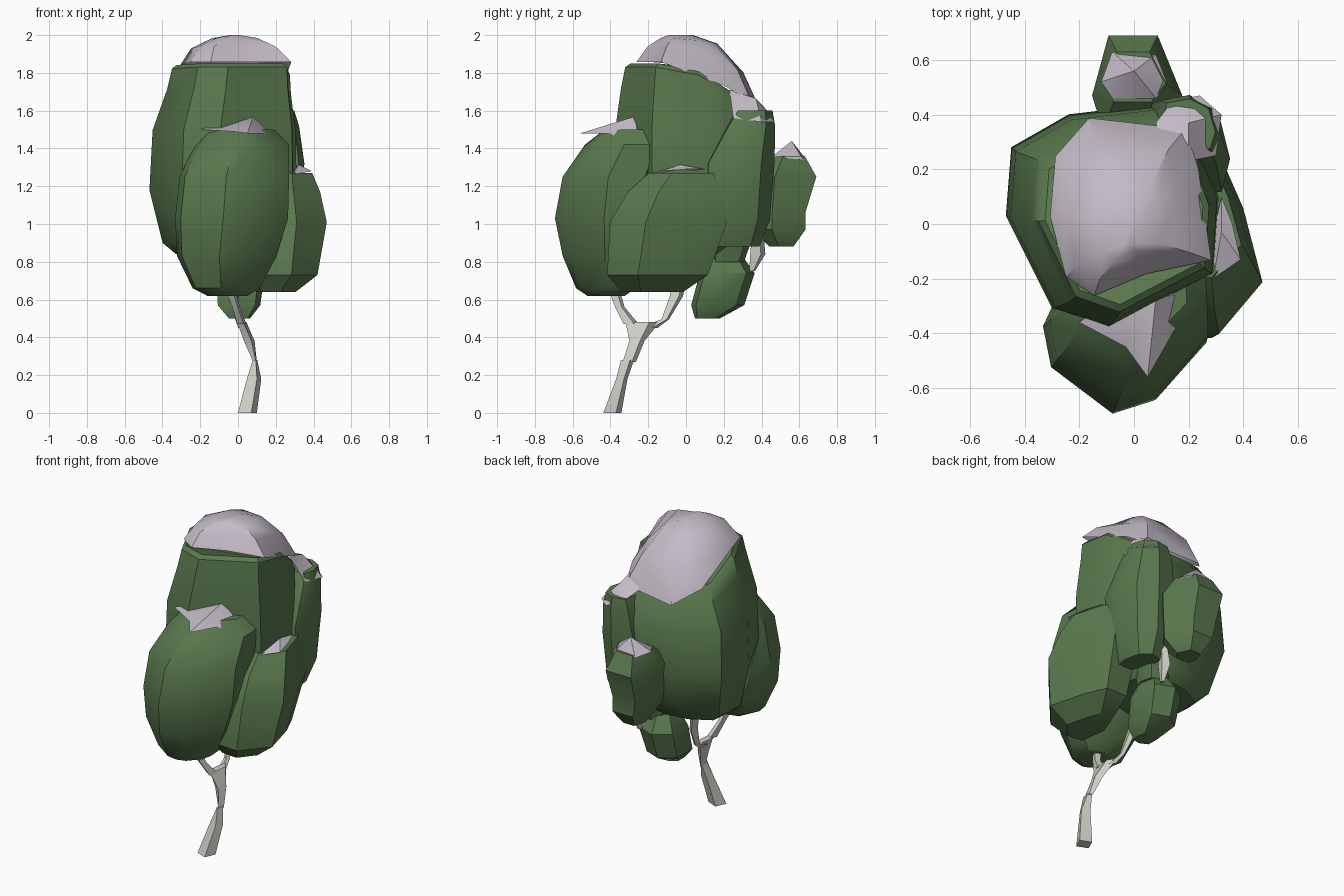
import bpy, bmesh, math
from mathutils import Vector


def material(name, rgb):
    m = bpy.data.materials.new(name)
    m.diffuse_color = (*rgb, 1)
    return m


GREEN = material("leaf_green", (0.10, 0.19, 0.075))
SNOW = material("snow", (0.55, 0.50, 0.57))
BARK = material("pale_bark", (0.62, 0.62, 0.57))


def finish(name, bm, mat, angle=35):
    bmesh.ops.recalc_face_normals(bm, faces=bm.faces)
    me = bpy.data.meshes.new(name)
    bm.to_mesh(me)
    bm.free()
    ob = bpy.data.objects.new(name, me)
    bpy.context.collection.objects.link(ob)
    me.materials.append(mat)
    bpy.context.view_layer.objects.active = ob
    ob.select_set(True)
    bpy.ops.object.shade_smooth_by_angle(angle=math.radians(angle))
    ob.select_set(False)


def skin(bm, loops):
    for a, b in zip(loops, loops[1:]):
        n = len(a)
        for i in range(n):
            j = (i + 1) % n
            bm.faces.new((a[i], a[j], b[j], b[i]))


def loft(name, outline, rings, mat, bottom=True, angle=35):
    """Stack scaled outlines; ring = z, centre x, centre y, scale x, scale y, drop towards the back."""
    mid = sum((Vector(p) for p in outline), Vector((0, 0))) / len(outline)
    bm = bmesh.new()
    loops = []
    for z, cx, cy, sx, sy, drop in rings:
        loop = []
        for p in outline:
            y = cy + (p[1] - mid.y) * sy
            loop.append(bm.verts.new((cx + (p[0] - mid.x) * sx, y, z - drop * max(0, y))))
        loops.append(loop)
    skin(bm, loops)
    bm.faces.new(loops[-1])
    if bottom:
        bm.faces.new(loops[0])
    finish(name, bm, mat, angle)


def cap(name, rim, apex):
    """Small snow patch: a fan from an apex to a ragged rim."""
    bm = bmesh.new()
    top = bm.verts.new(apex)
    ring = [bm.verts.new(p) for p in rim]
    for i in range(len(ring)):
        bm.faces.new((top, ring[i], ring[(i + 1) % len(ring)]))
    finish(name, bm, SNOW)


def branch(name, path):
    """Four-sided limb; path point = x, y, z, half width x, half width y."""
    bm = bmesh.new()
    loops = [[bm.verts.new((x + a * rx, y + b * ry, z)) for a, b in
              ((1, 0.4), (-0.4, 1), (-1, -0.4), (0.4, -1))] for x, y, z, rx, ry in path]
    skin(bm, loops)
    bm.faces.new(loops[0])
    bm.faces.new(loops[-1])
    finish(name, bm, BARK)


# Main crown
crown = [(-0.47, 0.03), (-0.45, 0.28), (-0.24, 0.40), (0.10, 0.44), (0.22, 0.33),
         (0.31, 0.10), (0.29, -0.18), (-0.10, -0.38), (-0.30, -0.31)]
loft("main_crown", crown, [
    (0.84, -0.08, 0.05, 0.62, 0.60, 0), (0.90, -0.08, 0.06, 0.80, 0.78, 0),
    (1.18, -0.07, 0.08, 1.00, 1.00, 0), (1.50, -0.065, 0.07, 0.97, 0.97, 0.1),
    (1.72, -0.04, 0.06, 0.84, 0.88, 0.4), (1.83, -0.03, 0.05, 0.80, 0.81, 0.62),
    (1.85, -0.03, 0.05, 0.74, 0.75, 0.62)], GREEN)

# Snow on the main crown
snow_line = [(-0.37, 0.02), (-0.35, 0.24), (-0.22, 0.38), (0.15, 0.34), (0.20, 0.20),
             (0.25, -0.14), (0.0, -0.19), (-0.20, -0.27), (-0.31, -0.20)]
loft("crown_snow", snow_line, [
    (1.858, -0.045, 0.05, 0.95, 1.0, 0.62), (1.94, -0.05, 0.04, 0.72, 0.78, 0.45),
    (1.985, -0.03, 0.01, 0.38, 0.46, 0.18), (2.0, -0.02, -0.03, 0.08, 0.2, 0)],
    SNOW, bottom=False)

# Front leaf clump
front = [(-0.34, -0.37), (-0.31, -0.52), (-0.08, -0.69), (0.08, -0.64),
         (0.27, -0.43), (0.26, -0.22), (0.0, -0.12), (-0.25, -0.18)]
loft("front_clump", front, [
    (0.62, -0.06, -0.42, 0.35, 0.35, 0), (0.66, -0.07, -0.42, 0.58, 0.55, 0),
    (0.83, -0.07, -0.40, 0.86, 0.86, 0), (1.03, -0.045, -0.40, 0.98, 1.0, 0),
    (1.25, -0.03, -0.38, 0.95, 0.93, 0), (1.42, 0.01, -0.30, 0.82, 0.80, 0),
    (1.50, 0.01, -0.27, 0.58, 0.55, 0)], GREEN)
cap("front_snow", [(-0.20, -0.36, 1.50), (-0.03, -0.45, 1.49), (0.05, -0.56, 1.48),
                   (0.13, -0.42, 1.48), (0.22, -0.25, 1.43), (0.02, -0.20, 1.53),
                   (-0.10, -0.28, 1.52)], (0.08, -0.27, 1.57))

# Right leaf clump
right = [(0.47, -0.21), (0.40, 0.06), (0.33, 0.22), (0.16, 0.22),
         (0.05, -0.05), (0.10, -0.38), (0.31, -0.40)]
loft("right_clump", right, [
    (0.64, 0.20, -0.17, 0.50, 0.52, 0), (0.73, 0.24, -0.14, 0.86, 0.86, 0),
    (1.01, 0.26, -0.08, 1.0, 1.0, 0), (1.17, 0.25, -0.03, 0.88, 0.86, 0),
    (1.27, 0.25, 0.01, 0.68, 0.64, 0)], GREEN)
cap("right_snow", [(0.29, -0.20, 1.26), (0.39, -0.13, 1.28), (0.36, 0.0, 1.29),
                   (0.32, 0.10, 1.29), (0.29, -0.03, 1.28)], (0.32, -0.03, 1.315))

# Back right leaf clump
back_right = [(0.35, 0.24), (0.31, 0.40), (0.20, 0.47), (0.06, 0.44),
              (0.04, 0.20), (0.18, 0.10), (0.32, 0.12)]
loft("back_right_clump", back_right, [
    (0.88, 0.19, 0.26, 0.55, 0.68, 0), (1.02, 0.20, 0.27, 0.90, 0.92, 0),
    (1.32, 0.21, 0.28, 1.0, 1.0, 0), (1.52, 0.21, 0.34, 0.80, 0.70, 0),
    (1.60, 0.21, 0.36, 0.62, 0.52, 0)], GREEN)
cap("back_right_snow", [(0.10, 0.28, 1.70), (0.20, 0.23, 1.71), (0.30, 0.25, 1.56),
                        (0.32, 0.40, 1.54), (0.24, 0.47, 1.54), (0.14, 0.45, 1.58),
                        (0.08, 0.37, 1.64)], (0.20, 0.37, 1.665))

# Rear leaf clump
rear = [(-0.09, 0.69), (-0.15, 0.47), (-0.11, 0.34), (0.10, 0.34), (0.18, 0.47), (0.09, 0.69)]
loft("rear_clump", rear, [
    (0.88, 0.01, 0.50, 0.42, 0.36, 0), (0.97, 0.01, 0.48, 0.80, 0.80, 0),
    (1.06, 0.0, 0.48, 0.88, 0.80, 0), (1.25, 0.0, 0.50, 1.0, 1.0, 0),
    (1.36, 0.0, 0.53, 0.66, 0.52, 0)], GREEN)
cap("rear_snow", [(-0.12, 0.52, 1.36), (-0.08, 0.46, 1.36), (0.08, 0.46, 1.36),
                  (0.12, 0.52, 1.35), (0.08, 0.62, 1.34), (-0.08, 0.63, 1.35)],
    (0.0, 0.56, 1.44))

# Low hanging clump and its stub
low = [(0.13, 0.16), (0.10, 0.31), (-0.02, 0.36), (-0.12, 0.28),
       (-0.12, 0.10), (0.0, 0.03), (0.10, 0.06)]
loft("low_clump", low, [
    (0.50, 0.01, 0.11, 0.45, 0.40, 0), (0.57, 0.01, 0.16, 0.90, 0.85, 0),
    (0.74, 0.02, 0.21, 1.0, 0.88, 0), (0.84, 0.02, 0.20, 0.60, 0.52, 0)], GREEN)
loft("leaf_stub", low, [(0.80, 0.05, 0.22, 0.6, 0.5, 0),
                        (0.98, 0.08, 0.24, 0.8, 0.75, 0)], GREEN)

# Twisted trunk and forks
branch("trunk", [(0.05, -0.39, 0.0, 0.05, 0.048), (0.085, -0.34, 0.18, 0.038, 0.03),
                 (0.09, -0.31, 0.28, 0.012, 0.035)])
branch("upper_trunk", [(0.09, -0.30, 0.27, 0.01, 0.035), (0.06, -0.26, 0.38, 0.028, 0.04),
                       (0.02, -0.23, 0.48, 0.025, 0.09)])
branch("front_fork", [(0.02, -0.29, 0.47, 0.025, 0.04), (-0.01, -0.35, 0.56, 0.02, 0.025),
                      (-0.05, -0.39, 0.68, 0.03, 0.03)])
branch("rear_fork", [(0.02, -0.20, 0.45, 0.02, 0.05), (0.0, -0.11, 0.495, 0.015, 0.02),
                     (-0.02, -0.05, 0.62, 0.02, 0.035), (-0.05, -0.02, 0.78, 0.02, 0.03)])
branch("rear_twig", [(0.08, 0.35, 0.75, 0.012, 0.015), (0.09, 0.38, 0.84, 0.03, 0.04),
                     (0.10, 0.38, 0.96, 0.02, 0.03)])
